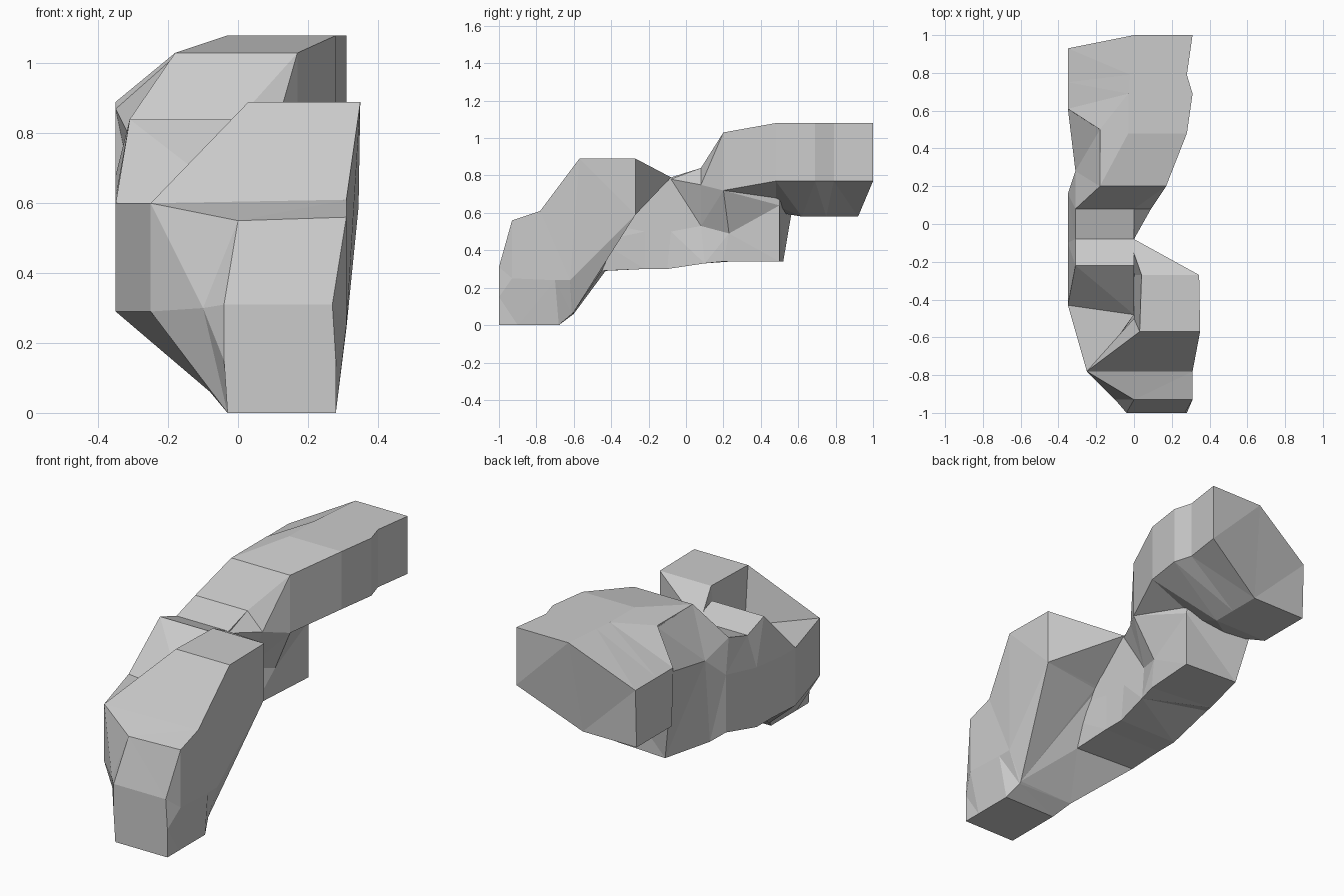
import bpy, bmesh


def loft(name, rings):
    """Closed flat-shaded skin through rings of equal point count, triangulated ends."""
    bm = bmesh.new()
    vs = [[bm.verts.new(p) for p in r] for r in rings]
    n = len(rings[0])
    for a, b in zip(vs, vs[1:]):
        for i in range(n):
            j = (i + 1) % n
            bm.faces.new((a[i], a[j], b[j], b[i]))
    bm.faces.new(vs[0])
    bm.faces.new(vs[-1])
    bmesh.ops.recalc_face_normals(bm, faces=bm.faces)
    bmesh.ops.triangulate(bm, faces=bm.faces)
    me = bpy.data.meshes.new(name)
    bm.to_mesh(me)
    bm.free()
    ob = bpy.data.objects.new(name, me)
    bpy.context.collection.objects.link(ob)
    return ob


# front boulder: rings run bottom left, bottom right, mid right, top right, top left, mid left
loft("front_boulder", [
    [(-.03, -1, 0), (.28, -1, 0), (.28, -1, .15), (.27, -1, .31), (-.04, -1, .31), (-.04, -1, .15)],
    [(-.03, -.9, 0), (.28, -.9, 0), (.31, -.93, .25), (.31, -.93, .56), (0, -.93, .55), (-.1, -.93, .3)],
    [(-.03, -.68, 0), (.28, -.68, 0), (.31, -.7, .24), (.31, -.78, .61), (-.25, -.78, .6), (-.25, -.78, .29)],
    [(-.08, -.6, .06), (.25, -.61, .06), (.31, -.62, .24), (.35, -.57, .89), (.03, -.57, .89), (0, -.5, .6)],
    [(0, -.45, .29), (.25, -.6, .07), (.345, -.27, .59), (.345, -.27, .89), (.04, -.27, .89), (0, -.27, .6)],
    [(0, -.33, .55), (0, -.31, .58), (0, -.3, .59), (0, -.08, .79), (-.02, -.1, .79), (-.02, -.2, .6)],
])

# middle span along the left side, ending in the hanging stub under the rear;
# rings run bottom left, bottom right, recess, waist, top right, top left, mid left
loft("middle_span", [
    [(-.25, -.78, .29), (-.08, -.6, .06), (-.1, -.62, .3), (-.15, -.7, .45),
     (-.2, -.76, .6), (-.25, -.78, .6), (-.25, -.78, .45)],
    [(-.35, -.43, .29), (0, -.45, .29), (.01, -.46, .45), (0, -.47, .55),
     (0, -.48, .6), (-.35, -.43, .6), (-.35, -.43, .59)],
    [(-.35, -.22, .3), (0, -.22, .3), (0, -.22, .5), (0, -.22, .65),
     (0, -.22, .84), (-.31, -.22, .84), (-.35, -.3, .6)],
    [(-.35, -.1, .3), (0, -.1, .3), (0, -.08, .5), (0, -.08, .78),
     (0, -.08, .79), (-.31, -.08, .79), (-.35, -.1, .62)],
    [(-.35, .16, .37), (.03, .1, .33), (0, .08, .53), (.09, .08, .75),
     (0, .08, .84), (-.31, .08, .84), (-.35, .16, .68)],
    [(-.31, .24, .34), (.05, .2, .34), (.06, .23, .49), (.17, .2, .72),
     (.17, .2, 1.03), (-.18, .2, 1.03), (-.31, .28, .79)],
    [(-.24, .52, .34), (.07, .5, .34), (.07, .5, .64), (.05, .5, .8),
     (.03, .5, 1), (-.18, .5, 1.02), (-.35, .61, .87)],
])

# rear boulder: rings run left base, centre base, right base, right top, centre top, left shoulder
loft("rear_boulder", [
    [(-.16, .25, .72), (0, .2, .72), (.17, .2, .72), (.17, .2, 1.03), (-.18, .2, 1.03), (-.17, .25, .9)],
    [(-.2, .5, .6), (-.02, .48, .64), (.28, .48, .77), (.28, .48, 1.08), (-.03, .48, 1.08), (-.18, .5, 1.03)],
    [(-.35, .62, .58), (-.03, .62, .58), (.31, .69, .77), (.31, .69, 1.08), (-.03, .69, 1.08), (-.35, .61, .89)],
    [(-.35, .75, .58), (-.03, .75, .58), (.28, .79, .77), (.28, .79, 1.08), (-.02, .79, 1.08), (-.35, .75, .89)],
    [(-.35, .92, .58), (-.03, .92, .58), (.31, 1, .77), (.31, 1, 1.08), (0, 1, 1.08), (-.35, .93, .89)],
])
